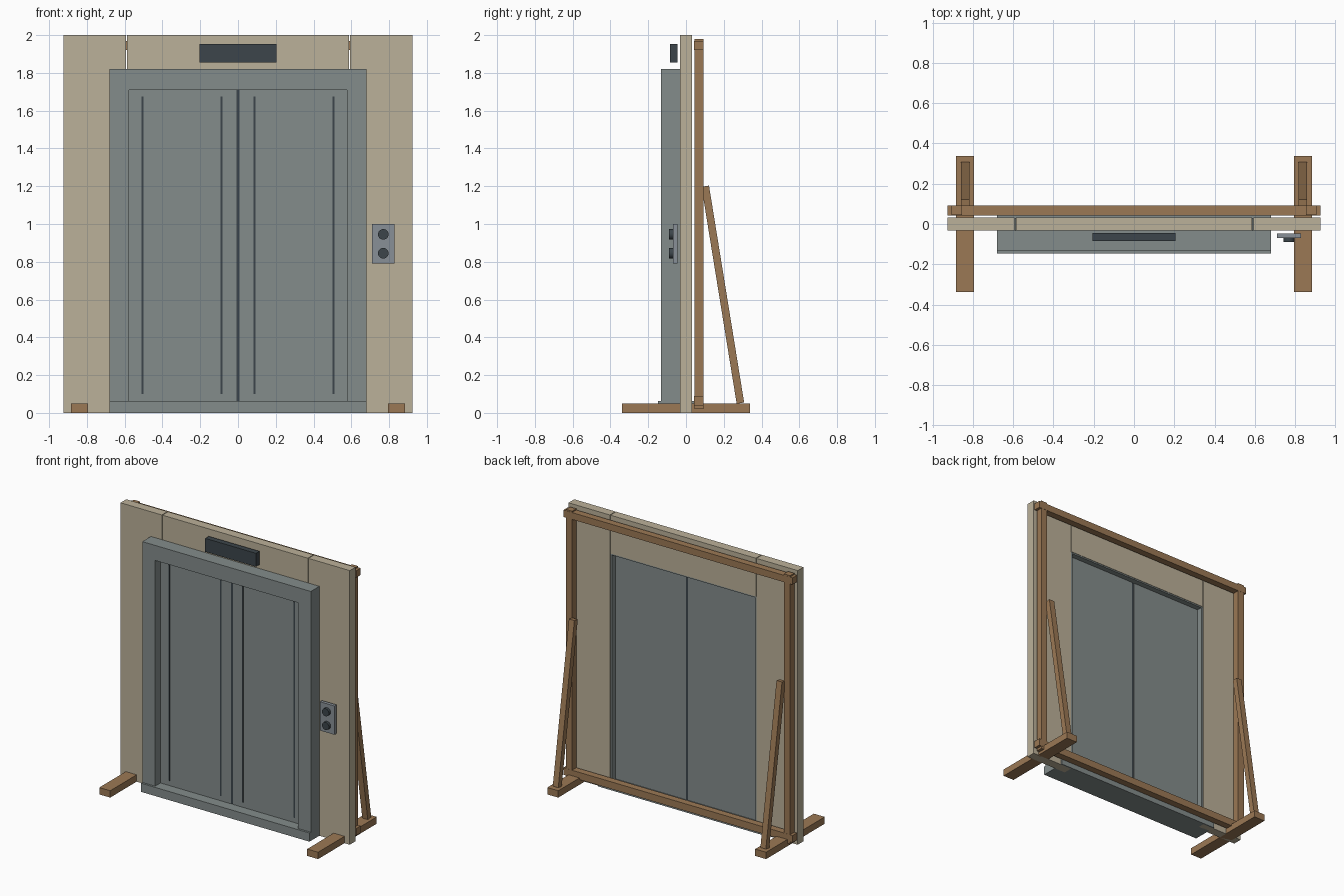
import bpy, bmesh, math
from mathutils import Vector, Matrix

if "Cube" in bpy.data.objects:
    bpy.data.objects.remove(bpy.data.objects["Cube"])


def material(name, rgb):
    m = bpy.data.materials.new(name)
    m.diffuse_color = (*rgb, 1)
    m.use_nodes = True
    m.node_tree.nodes["Principled BSDF"].inputs["Base Color"].default_value = m.diffuse_color
    return m


TAN = material("tan_panel", (0.50, 0.44, 0.32))
METAL = material("grey_metal", (0.23, 0.265, 0.26))
PLATE = material("plate_metal", (0.25, 0.28, 0.31))
DARK = material("dark_trim", (0.045, 0.06, 0.07))
WOOD = material("timber", (0.33, 0.19, 0.09))


def finish(name, bm, mat):
    bmesh.ops.recalc_face_normals(bm, faces=bm.faces)
    me = bpy.data.meshes.new(name)
    bm.to_mesh(me)
    bm.free()
    me.materials.append(mat)
    ob = bpy.data.objects.new(name, me)
    bpy.context.collection.objects.link(ob)
    return ob


def box(name, x, y, z, mat):
    """Box from (min, max) ranges on each axis."""
    bm = bmesh.new()
    bmesh.ops.create_cube(bm, size=1)
    for v in bm.verts:
        v.co = Vector([(r[0] + r[1]) / 2 + c * (r[1] - r[0]) for c, r in zip(v.co, (x, y, z))])
    return finish(name, bm, mat)


def side_box(name, s, x, y, z, mat):
    """Box given for the right side, flipped to the left when s is -1."""
    return box(name, sorted((s * x[0], s * x[1])), y, z, mat)


def arch(name, outer, inner, top, inner_top, bottom, y, mat):
    """Door surround: an upside-down U extruded along y."""
    pts = [(-outer, bottom), (-outer, top), (outer, top), (outer, bottom),
           (inner, bottom), (inner, inner_top), (-inner, inner_top), (-inner, bottom)]
    bm = bmesh.new()
    f = bm.faces.new([bm.verts.new((px, y[0], pz)) for px, pz in pts])
    ext = bmesh.ops.extrude_face_region(bm, geom=[f])["geom"]
    bmesh.ops.translate(bm, vec=(0, y[1] - y[0], 0),
                        verts=[g for g in ext if isinstance(g, bmesh.types.BMVert)])
    return finish(name, bm, mat)


WALL_Y = (-0.033, 0.033)
TIMBER_Y = (0.043, 0.093)

# Wall header, door surround, its liner through the wall, and the sill
box("wall_header", (-0.587, 0.587), WALL_Y, (1.72, 2.0), TAN)
arch("door_surround", 0.68, 0.577, 1.82, 1.71, 0.063, (-0.132, -0.033), METAL)
arch("door_liner", 0.59, 0.577, 1.72, 1.71, 0.063, (-0.033, 0.030), METAL)
box("sill", (-0.68, 0.68), (-0.147, 0.043), (0, 0.063), METAL)
box("door_gap_seal", (-0.008, 0.008), (-0.068, -0.014), (0.063, 1.71), DARK)

# Floor indicator and call panel with round buttons
box("floor_indicator", (-0.205, 0.205), (-0.085, -0.045), (1.855, 1.953), DARK)
box("call_panel", (0.71, 0.828), (-0.07, -0.046), (0.79, 1.0), PLATE)
for i, z in enumerate((0.845, 0.945)):
    bm = bmesh.new()
    bmesh.ops.create_cone(bm, cap_ends=True, segments=24, radius1=0.028, radius2=0.028, depth=0.02,
                          matrix=Matrix.Translation((0.769, -0.08, z)) @ Matrix.Rotation(math.pi / 2, 4, 'X'))
    ob = finish(f"call_button_{i + 1}", bm, DARK)
    bpy.context.view_layer.objects.active = ob
    ob.select_set(True)
    bpy.ops.object.shade_smooth_by_angle()
    ob.select_set(False)

# Horizontal timber rails at the back
for name, z in (("bottom_rail", (0.038, 0.09)), ("top_rail", (1.92, 1.97))):
    box(name, (-0.925, 0.925), TIMBER_Y, z, WOOD)

# Everything that repeats left and right
for s, tag in ((-1, "left"), (1, "right")):
    side_box(f"wall_panel_{tag}", s, (0.592, 0.925), WALL_Y, (0, 2.0), TAN)
    side_box(f"door_{tag}", s, (0.008, 0.577), (-0.07, -0.01), (0.063, 1.71), METAL)
    for part, x in (("inner", 0.088), ("outer", 0.505)):
        side_box(f"door_strip_{part}_{tag}", s, (x - 0.005, x + 0.005), (-0.074, -0.068), (0.10, 1.675), DARK)
    side_box(f"foot_{tag}", s, (0.795, 0.883), (-0.338, 0.338), (0, 0.05), WOOD)
    side_box(f"post_{tag}", s, (0.855, 0.905), (0.044, 0.092), (0.02, 1.98), WOOD)

    # Diagonal brace from the foot up to the post
    a, b = Vector((s * 0.838, 0.288, 0.052)), Vector((s * 0.838, 0.102, 1.2))
    brace = side_box(f"brace_{tag}", 1, (-0.022, 0.022), (-0.02, 0.02),
                     (-(b - a).length / 2, (b - a).length / 2), WOOD)
    brace.location = (a + b) / 2
    brace.rotation_euler.x = math.atan2(a.y - b.y, b.z - a.z)
